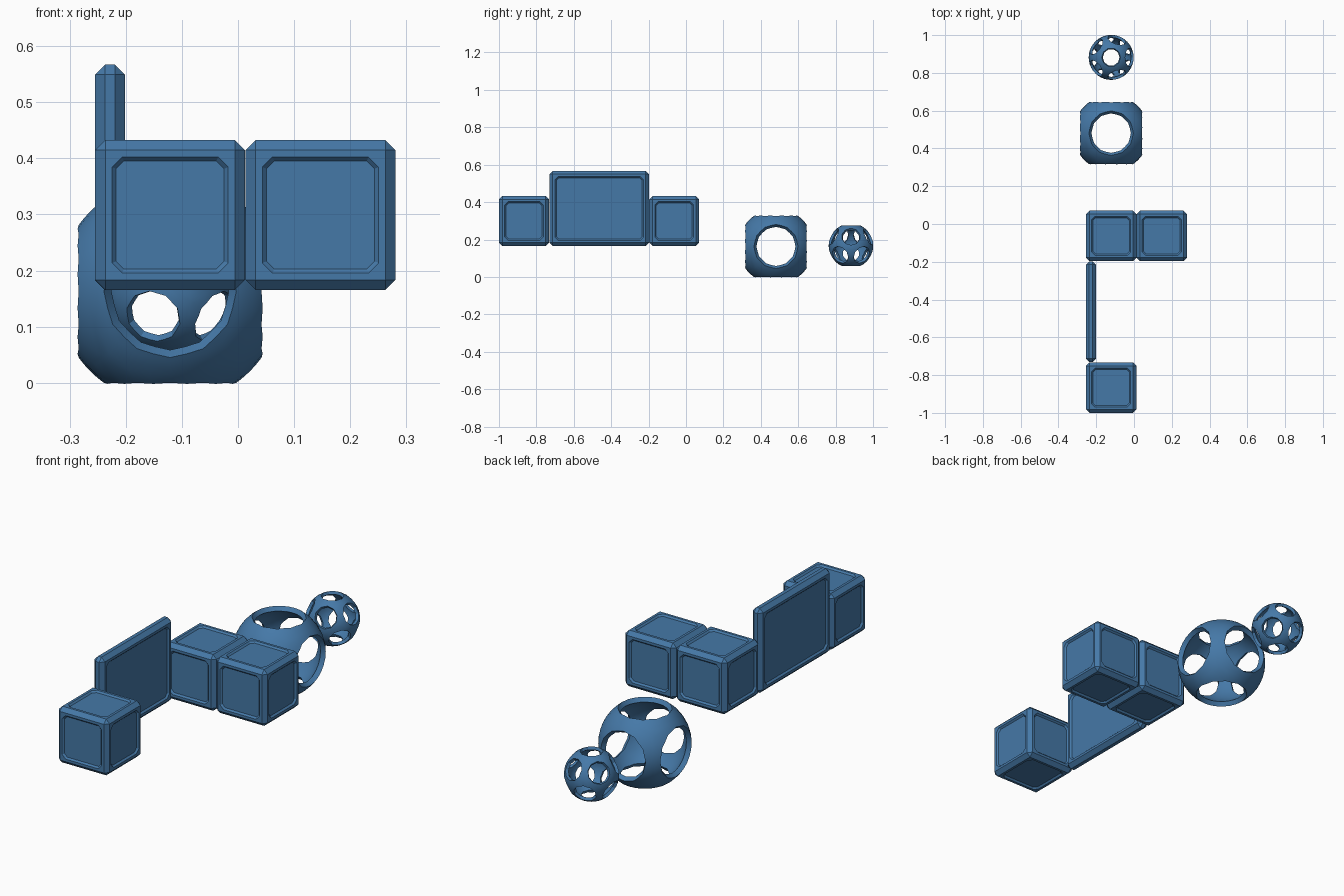
import bpy, bmesh
from math import cos, sin, pi, tan, atan
from mathutils import Vector

if "Cube" in bpy.data.objects:
    bpy.data.objects.remove(bpy.data.objects["Cube"])

blue = bpy.data.materials.new("blue")
blue.diffuse_color = (0.06, 0.19, 0.39, 1)
blue.use_nodes = True
blue.node_tree.nodes["Principled BSDF"].inputs["Base Color"].default_value = blue.diffuse_color


def finish(bm, name, loc):
    bmesh.ops.recalc_face_normals(bm, faces=bm.faces)
    mesh = bpy.data.meshes.new(name)
    bm.to_mesh(mesh)
    bm.free()
    mesh.materials.append(blue)
    ob = bpy.data.objects.new(name, mesh)
    ob.location = loc
    bpy.context.collection.objects.link(ob)
    return ob


# Chamfered block with a recessed, corner-cut panel on every large face
def panel_block(name, loc, size):
    bm = bmesh.new()
    bmesh.ops.create_cube(bm, size=1)
    bmesh.ops.scale(bm, vec=size, verts=bm.verts)
    bmesh.ops.bevel(bm, geom=bm.edges[:], offset=0.018, segments=1,
                    affect='EDGES', profile=0.5)
    large = lambda: [f for f in bm.faces if f.calc_area() > 0.02]
    bmesh.ops.inset_individual(bm, faces=large(), thickness=0.017)
    corners = {v for f in large() for v in f.verts}
    bmesh.ops.bevel(bm, geom=list(corners), offset=0.018, segments=1,
                    affect='VERTICES')
    bm.normal_update()
    bmesh.ops.inset_individual(bm, faces=large(), thickness=0.008, depth=-0.008)
    return finish(bm, name, loc)


# Hollow ball: each hole is a rim ring bridged out to its cell on the sphere
def holed_ball(name, loc, radius, directions, sides, points, rim, wall, rings=4):
    bm = bmesh.new()
    for n in directions:
        near = max((d for d in directions if d is not n), key=n.dot)
        u = (near - n * near.dot(n)).normalized()
        v = n.cross(u)
        apothem = tan(n.angle(near) / 2)
        grid = []
        for i in range(points):
            a = 2 * pi * i / points
            wedge = 2 * pi / sides
            off = (a + wedge / 2) % wedge - wedge / 2
            inner = atan(rim * (cos(2 * pi / points) if i % 2 else 1))
            outer = atan(apothem / cos(off))
            column = []
            for k in range(rings + 1):
                t = inner + (outer - inner) * k / rings
                p = n * cos(t) + (u * cos(a) + v * sin(a)) * sin(t)
                column.append(bm.verts.new(p * radius))
            grid.append(column)
        for i in range(points):
            c, d = grid[i], grid[(i + 1) % points]
            for k in range(rings):
                bm.faces.new((c[k], c[k + 1], d[k + 1], d[k]))
    bmesh.ops.remove_doubles(bm, verts=bm.verts, dist=0.0005)
    bmesh.ops.recalc_face_normals(bm, faces=bm.faces)
    if sum(f.normal.dot(f.calc_center_median()) for f in bm.faces) < 0:
        bmesh.ops.reverse_faces(bm, faces=bm.faces)

    # Inner skin and the radial rim walls
    edges = [e for e in bm.edges if e.is_boundary]
    skin = bm.faces[:]
    dup = bmesh.ops.duplicate(bm, geom=bm.verts[:] + bm.edges[:] + skin)
    twin = dup["vert_map"]
    for e in edges:
        a, b = e.verts
        bm.faces.new((a, b, twin[b], twin[a]))
    for p in [g for g in dup["geom"] if isinstance(g, bmesh.types.BMVert)]:
        p.co *= 1 - wall / radius
    ob = finish(bm, name, loc)
    bpy.ops.object.select_all(action='DESELECT')
    ob.select_set(True)
    bpy.context.view_layer.objects.active = ob
    bpy.ops.object.shade_smooth_by_angle(angle=pi / 6)
    return ob


# Blocks and the upright slab
S = 0.267
panel_block("left_block", (-0.121, -0.063, 0.299), (S, S, S))
panel_block("right_block", (0.147, -0.063, 0.299), (S, S, S))
panel_block("front_block", (-0.121, -0.866, 0.299), (S, S, S))
panel_block("upright_slab", (-0.228, -0.464, 0.366), (0.054, 0.533, 0.402))

# Large ball with six holes
axes = [Vector(d) for d in ((1, 0, 0), (-1, 0, 0), (0, 1, 0),
                            (0, -1, 0), (0, 0, 1), (0, 0, -1))]
holed_ball("large_ball", (-0.121, 0.481, 0.163), 0.2012, axes, 4, 24, 0.724, 0.023)

# Small ball with twelve holes
tilt = atan(0.5)
dirs = [Vector((0, 0, 1)), Vector((0, 0, -1))]
for i in range(5):
    for s in (1, -1):
        a = 2 * pi * i / 5 + (0 if s > 0 else pi / 5)
        dirs.append(Vector((cos(a) * cos(tilt), sin(a) * cos(tilt), s * sin(tilt))))
holed_ball("small_ball", (-0.121, 0.882, 0.167), 0.119, dirs, 5, 20, 0.463, 0.014)
